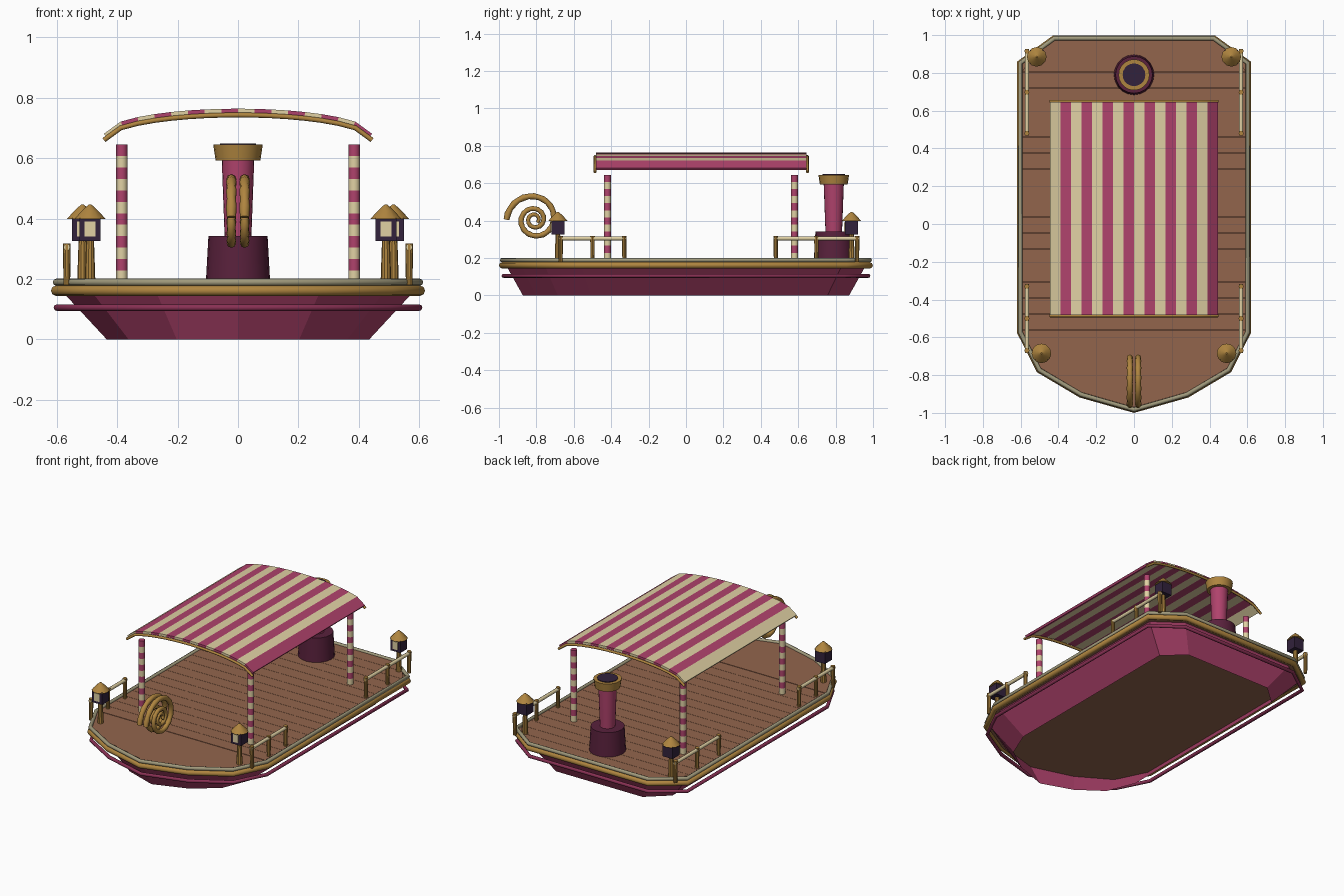
import bpy, bmesh, math

cube = bpy.data.objects.get("Cube")
if cube:
    bpy.data.objects.remove(cube, do_unlink=True)


def material(name, r, g, b):
    m = bpy.data.materials.new(name)
    m.use_nodes = True
    m.diffuse_color = (r, g, b, 1)
    bsdf = next(n for n in m.node_tree.nodes if n.type == 'BSDF_PRINCIPLED')
    bsdf.inputs["Base Color"].default_value = (r, g, b, 1)
    return m


MAGENTA = material("magenta", .43, .055, .15)
CREAM = material("cream", .75, .64, .37)
GOLD = material("gold", .43, .235, .05)
BROWN = material("deck brown", .29, .13, .073)
WINE = material("wine red", .25, .03, .088)
PLUM = material("dark plum", .10, .015, .045)
PURPLE = material("night purple", .032, .016, .045)
SAGE = material("sage grey", .35, .32, .20)


def add_object(name, bm, *mats):
    bmesh.ops.recalc_face_normals(bm, faces=bm.faces)
    mesh = bpy.data.meshes.new(name)
    bm.to_mesh(mesh)
    bm.free()
    for m in mats:
        mesh.materials.append(m)
    ob = bpy.data.objects.new(name, mesh)
    bpy.context.collection.objects.link(ob)
    return ob


def loft(name, rings, *mats, caps=True):
    """Skin between rings of equal length."""
    bm = bmesh.new()
    loops = [[bm.verts.new(p) for p in ring] for ring in rings]
    n = len(loops[0])
    for a, b in zip(loops, loops[1:]):
        for i in range(n):
            j = (i + 1) % n
            bm.faces.new((a[i], a[j], b[j], b[i]))
    if caps:
        bm.faces.new(loops[0])
        bm.faces.new(loops[-1])
    return add_object(name, bm, *mats)


def smooth(ob):
    bpy.ops.object.select_all(action='DESELECT')
    ob.select_set(True)
    bpy.context.view_layer.objects.active = ob
    bpy.ops.object.shade_smooth_by_angle(angle=math.radians(35))


def turned(name, x, y, profile, *mats, sides=16):
    """Round part from (radius, height) pairs."""
    rings = [[(x + r * math.cos(t), y + r * math.sin(t), z)
              for t in (math.tau * i / sides for i in range(sides))]
             for r, z in profile]
    ob = loft(name, rings, *mats)
    smooth(ob)
    return ob


def box(name, lo, hi, mat):
    rings = [[(lo[0], lo[1], z), (hi[0], lo[1], z), (hi[0], hi[1], z), (lo[0], hi[1], z)]
             for z in (lo[2], hi[2])]
    return loft(name, rings, mat)


def tube(name, pts, radius, mat, closed=False):
    curve = bpy.data.curves.new(name, 'CURVE')
    curve.dimensions = '3D'
    curve.bevel_depth = radius
    curve.bevel_resolution = 2
    curve.use_fill_caps = True
    spline = curve.splines.new('POLY')
    spline.points.add(len(pts) - 1)
    for sp, p in zip(spline.points, pts):
        sp.co = (*p, 1)
    spline.use_cyclic_u = closed
    curve.materials.append(mat)
    ob = bpy.data.objects.new(name, curve)
    bpy.context.collection.objects.link(ob)
    return ob


# Boat outline: half from bow to stern, mirrored
HALF = [(.28, -.9), (.5, -.77), (.6, -.57), (.6, .85), (.42, .98)]
OUTLINE = [(0, -.98)] + HALF + [(-x, y) for x, y in reversed(HALF)]


def outline(sx, sy, z):
    return [(x * sx, y * sy, z) for x, y in OUTLINE]


# Hull shell, open underneath
loft("hull", [outline(.725, .89, 0), outline(.965, .978, .155)], MAGENTA, caps=False)

# Deck slab, plain bow and cross planks
loft("deck", [outline(.995, .995, .15), outline(.995, .995, .18)], BROWN)
bow = [(x, y) for x, y in OUTLINE if y < -.5]
loft("bow_deck", [[(x * .99, y * .99, z) for x, y in bow] for z in (.17, .19)], BROWN)


def half_width(y):
    return .594 if y < .85 else .594 - (y - .85) * 1.385


ROWS = 18
step = (.975 + .56) / ROWS
for i in range(ROWS):
    y0 = -.56 + i * step
    y1 = y0 + step - .0016
    w0, w1 = half_width(y0), half_width(y1)
    loft("deck_plank", [[(-w0, y0, z), (w0, y0, z), (w1, y1, z), (-w1, y1, z)]
                        for z in (.17, .19)], BROWN)

# Rims and lower rub rail
tube("top_rim", outline(1.003, 1.003, .189), .012, SAGE, True)
tube("gold_rim", outline(1.005, 1.003, .161), .017, GOLD, True)
tube("rub_rail", outline(1.0, .995, .105), .011, WINE, True)

# Striped awning with an elliptical arch
STRIPES, W, Y0, Y1 = 16, .444, -.482, .645


def roof(x):
    return .681 + .083 * math.sqrt(max(0, 1 - (x / W) ** 2))


xs = [-W + 2 * W * i / STRIPES for i in range(STRIPES + 1)]
bm = bmesh.new()
cols = [[bm.verts.new((x, y, roof(x))) for y in (Y0, Y1)] for x in xs]
for i, (a, b) in enumerate(zip(cols, cols[1:])):
    bm.faces.new((a[0], b[0], b[1], a[1])).material_index = i % 2
awning = add_object("awning", bm, CREAM, MAGENTA)
for f in awning.data.polygons:
    if f.normal.z < 0:
        f.flip()
solid = awning.modifiers.new("thickness", 'SOLIDIFY')
solid.thickness = .014
solid.offset = -1
for y in (Y0 - .004, Y1 + .004):
    tube("awning_edge", [(x, y, roof(x) - .021) for x in xs], .008, GOLD)

# Striped awning posts
BANDS = 12
for x in (-.385, .385):
    for y in (-.42, .58):
        heights = [.19 + (.645 - .19) * i / BANDS for i in range(BANDS + 1)]
        post = turned("awning_post", x, y, [(.019, z) for z in heights], CREAM, MAGENTA, sides=12)
        for f in post.data.polygons:
            band = int((f.center.z - .19) / (.455 / BANDS) - .001)
            f.material_index = band % 2

# Boiler and funnel
FY = .79
turned("boiler", 0, FY, [(.107, .18), (.098, .342)], PLUM, sides=20)
turned("funnel", 0, FY, [(.044, .33), (.054, .6)], MAGENTA, sides=20)
turned("funnel_cap", 0, FY, [(.074, .592), (.082, .645)], GOLD, sides=20)
turned("funnel_mouth", 0, FY, [(.06, .642), (.06, .649)], PURPLE, sides=20)

# Twin ribbed spiral scrolls at the bow
COILS = 76
for x in (-.022, .022):
    pts = []
    for i in range(COILS):
        quarter = i * .14
        r = .15 * .83 ** quarter
        a = math.pi - quarter * math.pi / 2
        pts.append((x, -.81 + r * math.cos(a), .405 + r * math.sin(a)))
    scroll = tube("bow_scroll", pts, .018, GOLD)
    for i, p in enumerate(scroll.data.splines[0].points):
        rib = 1 if i % 2 else .84
        p.radius = rib * (1 - .45 * i / COILS)

# Lanterns on poles
for side in (-1, 1):
    for lx, y in ((.49, -.685), (.515, .885)):
        x = side * lx
        turned("lantern_pole", x, y, [(.018, .18), (.013, .33)], GOLD, sides=10)
        box("lantern_body", (x - .035, y - .035, .325), (x + .035, y + .035, .402), PURPLE)
        box("lantern_pane", (x - .018, y - .039, .34), (x + .018, y - .034, .39), CREAM)
        turned("lantern_roof", x, y, [(.052, .398), (.028, .425), (.004, .447)], GOLD, sides=12)

# Side railings
for x in (-.567, .567):
    for y0, y1 in ((-.67, -.33), (.48, .915)):
        tube("railing_bar", [(x, y0 - .012, .305), (x, y1 + .012, .305)], .011, CREAM)
        for y in (y0, (y0 + y1) / 2, y1):
            turned("railing_post", x, y, [(.011, .18), (.013, .318)], GOLD, sides=10)
